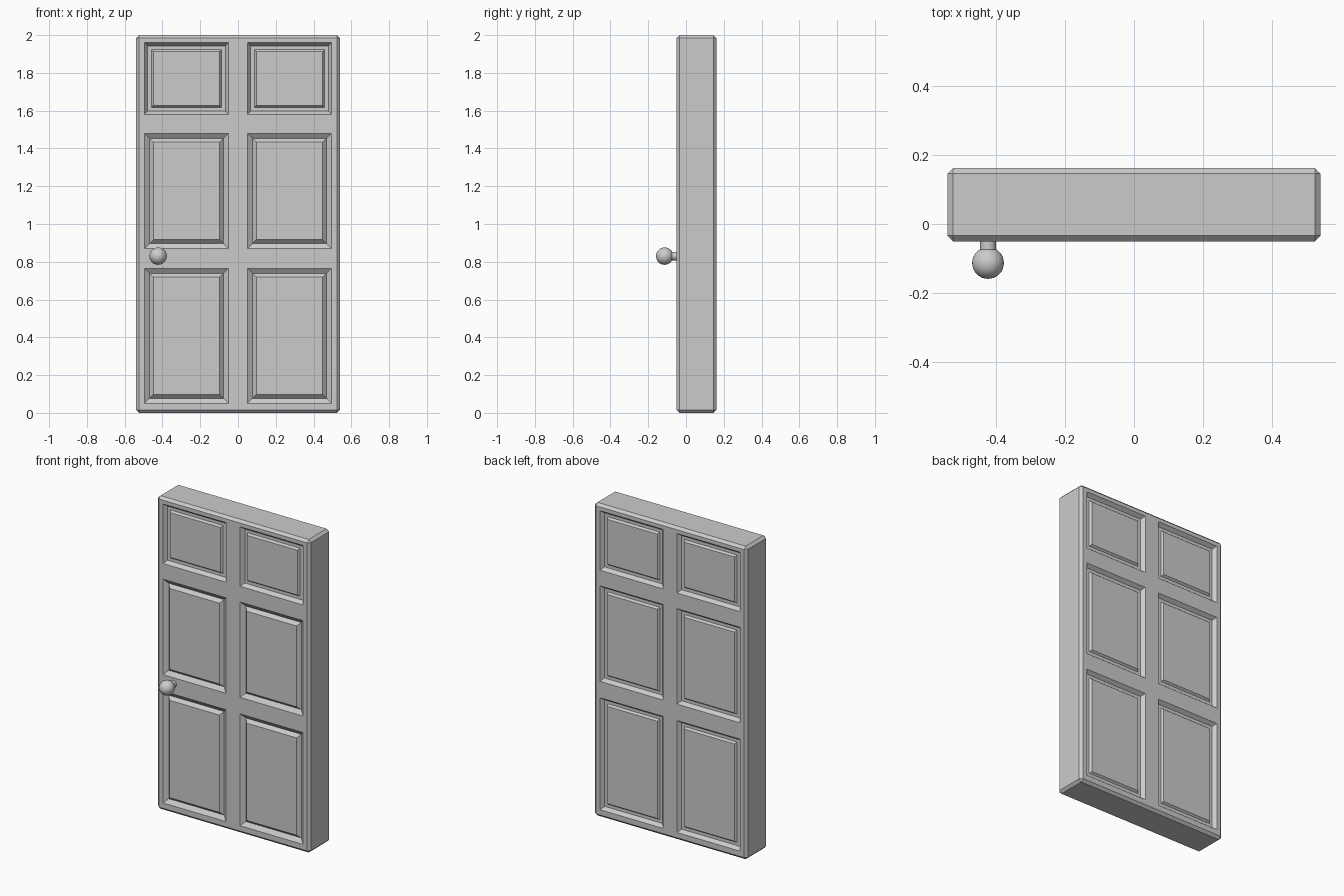
import bpy, bmesh
from mathutils import Vector, Matrix

if "Cube" in bpy.data.objects:
    bpy.data.objects.remove(bpy.data.objects["Cube"])

X_IN, X_OUT = 0.05, 0.495
ROWS = [(0.05, 0.765), (0.87, 1.48), (1.58, 1.96)]
Y_FRONT, Y_BACK = -0.05, 0.162

# Door slab, sliced along the panel borders
bm = bmesh.new()
bmesh.ops.create_cube(bm, size=1)
bmesh.ops.scale(bm, vec=(1.08, Y_BACK - Y_FRONT, 2), verts=bm.verts)
bmesh.ops.translate(bm, vec=(0, (Y_FRONT + Y_BACK) / 2, 1), verts=bm.verts)


def slice_at(co, no):
    bmesh.ops.bisect_plane(bm, geom=bm.verts[:] + bm.edges[:] + bm.faces[:],
                           plane_co=co, plane_no=no)


for x in (-X_OUT, -X_IN, X_IN, X_OUT):
    slice_at((x, 0, 0), (1, 0, 0))
for row in ROWS:
    for z in row:
        slice_at((0, 0, z), (0, 0, 1))
bm.normal_update()

# Grooved panels on both faces: slope down to the groove, then up to the panel
groups = {True: [], False: []}
for f in bm.faces:
    c = f.calc_center_median()
    in_row = any(a < c.z < b for a, b in ROWS)
    if abs(f.normal.y) > 0.9 and X_IN < abs(c.x) < X_OUT and in_row:
        deep = f.normal.y > 0 or c.z > ROWS[2][0]
        groups[deep].append(f)
for deep, faces in groups.items():
    down, up = (0.035, 0.025) if deep else (0.02, 0.02)
    bmesh.ops.inset_individual(bm, faces=faces, thickness=0.038, depth=-down)
    bm.normal_update()
    bmesh.ops.inset_individual(bm, faces=faces, thickness=0.028, depth=up)
    bm.normal_update()

mesh = bpy.data.meshes.new("door_slab")
bm.to_mesh(mesh)
bm.free()
door = bpy.data.objects.new("door_slab", mesh)
bpy.context.collection.objects.link(door)

# Chamfered outer edges
bevel = door.modifiers.new("chamfer", 'BEVEL')
bevel.width = 0.016
bevel.segments = 1
bevel.limit_method = 'ANGLE'
bevel.angle_limit = 1.45

# Knob stem
KNOB = Vector((-0.423, -0.113, 0.83))
bpy.ops.mesh.primitive_cylinder_add(vertices=32, radius=0.023, depth=0.09,
                                    location=(KNOB.x, -0.07, KNOB.z),
                                    rotation=(1.5708, 0, 0))
bpy.context.object.name = "knob_stem"
bpy.ops.object.shade_smooth_by_angle()

# Knob ball
bpy.ops.mesh.primitive_uv_sphere_add(segments=32, ring_count=16, radius=0.046,
                                     location=KNOB, rotation=(1.5708, 0, 0))
bpy.context.object.name = "knob"
bpy.ops.object.shade_smooth_by_angle()
